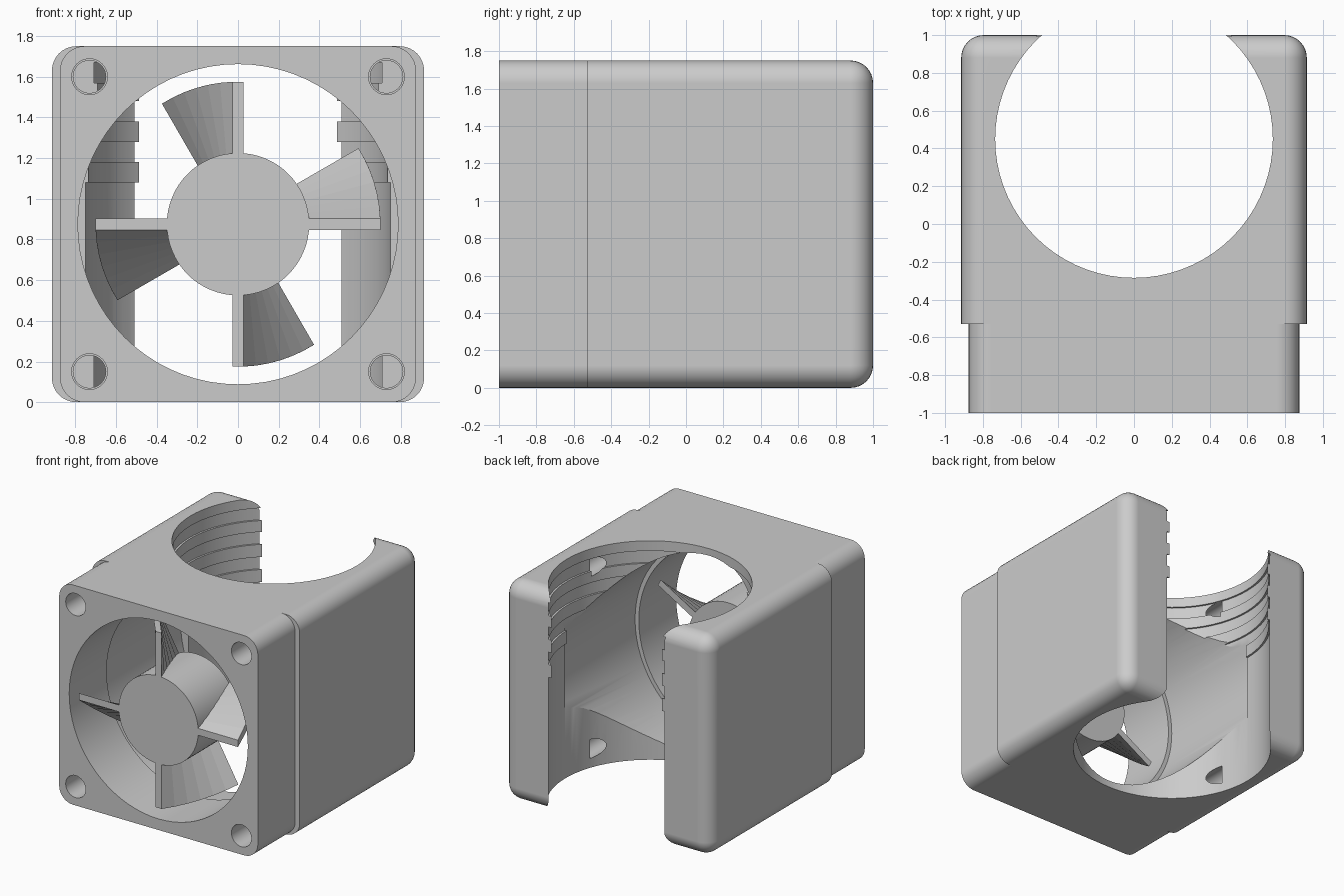
import bpy, bmesh, math
from mathutils import Matrix, Vector

if "Cube" in bpy.data.objects:
    bpy.data.objects.remove(bpy.data.objects["Cube"], do_unlink=True)

grey = bpy.data.materials.new("light_grey")
grey.use_nodes = True
colour = (0.6, 0.6, 0.6, 1)
grey.diffuse_color = colour
grey.node_tree.nodes["Principled BSDF"].inputs["Base Color"].default_value = colour

HEIGHT = 1.75
MID = HEIGHT / 2
STEP_Y = -0.53
CORNER = 0.12
Y_AXIS = Matrix.Rotation(-math.pi / 2, 4, "X")


def make(name, bm):
    bmesh.ops.recalc_face_normals(bm, faces=bm.faces)
    mesh = bpy.data.meshes.new(name)
    bm.to_mesh(mesh)
    bm.free()
    mesh.materials.append(grey)
    obj = bpy.data.objects.new(name, mesh)
    bpy.context.collection.objects.link(obj)
    return obj


def stack_rings(name, rings, matrix):
    """Close a stack of point loops into a solid."""
    bm = bmesh.new()
    loops = [[bm.verts.new(matrix @ Vector(p)) for p in ring] for ring in rings]
    for a, b in zip(loops, loops[1:]):
        for i in range(len(a)):
            j = (i + 1) % len(a)
            bm.faces.new((a[i], a[j], b[j], b[i]))
    bm.faces.new(loops[0])
    bm.faces.new(loops[-1])
    return make(name, bm)


def lathe(name, profile, matrix, sides=64):
    """Revolve (radius, height) steps around the local z axis."""
    rings = [[(r * math.cos(math.tau * i / sides), r * math.sin(math.tau * i / sides), h)
              for i in range(sides)] for r, h in profile]
    return stack_rings(name, rings, matrix)


def rounded_block(name, half_x, y0, y1, round_back):
    bm = bmesh.new()
    bmesh.ops.create_cube(bm, size=1)
    bmesh.ops.scale(bm, vec=(2 * half_x, y1 - y0, HEIGHT), verts=bm.verts)
    bmesh.ops.translate(bm, vec=(0, (y0 + y1) / 2, MID), verts=bm.verts)
    edges = []
    for e in bm.edges:
        a, b = (v.co for v in e.verts)
        along_y = abs(a.y - b.y) > 0.1
        if along_y or (round_back and min(a.y, b.y) > y1 - 0.01):
            edges.append(e)
    bmesh.ops.bevel(bm, geom=edges, offset=CORNER, segments=8, profile=0.5, affect="EDGES")
    return make(name, bm)


def combine(target, other, operation):
    mod = target.modifiers.new(operation, "BOOLEAN")
    mod.operation = operation
    mod.solver = "EXACT"
    mod.object = other
    bpy.context.view_layer.objects.active = target
    bpy.ops.object.modifier_apply(modifier=mod.name)
    bpy.data.objects.remove(other, do_unlink=True)


def smooth(obj):
    bpy.ops.object.select_all(action="DESELECT")
    obj.select_set(True)
    bpy.context.view_layer.objects.active = obj
    bpy.ops.object.shade_smooth_by_angle(angle=math.radians(30))


# Housing: wide rear block with a slightly narrower fan collar
housing = rounded_block("housing", 0.915, STEP_Y, 1, True)
combine(housing, rounded_block("fan_collar", 0.875, -1, STEP_Y + 0.1, False), "UNION")

# Vertical socket with grip ribs in its upper half
SOCKET, GROOVE = 0.735, 0.75
profile = [(GROOVE, -0.1), (GROOVE, 1.08), (SOCKET, 1.08)]
for z in (1.18, 1.38, 1.57):
    profile += [(SOCKET, z), (GROOVE, z), (GROOVE, z + 0.1), (SOCKET, z + 0.1)]
profile.append((SOCKET, HEIGHT + 0.1))
combine(housing, lathe("socket_cutter", profile, Matrix.Translation((0, 0.45, 0)), 72), "DIFFERENCE")

# Air duct, wider behind the collar
duct = [(0.787, -1.1), (0.787, STEP_Y), (0.82, STEP_Y), (0.82, 0.45)]
combine(housing, lathe("duct_cutter", duct, Matrix.Translation((0, 0, MID)) @ Y_AXIS, 72), "DIFFERENCE")

# Screw holes in the four corners
hole = [(0.088, -1.1), (0.088, STEP_Y), (0.08, STEP_Y), (0.08, 0.2)]
for sx in (-1, 1):
    for sz in (-1, 1):
        place = Matrix.Translation((sx * 0.73, 0, MID + sz * 0.725)) @ Y_AXIS
        combine(housing, lathe("hole_cutter", hole, place, 32), "DIFFERENCE")
smooth(housing)
weighted = housing.modifiers.new("even_shading", "WEIGHTED_NORMAL")
weighted.keep_sharp = True

# Fan hub
hub = lathe("fan_hub", [(0.35, -1), (0.35, STEP_Y)], Matrix.Translation((0, 0, MID)) @ Y_AXIS)
smooth(hub)

# Four twisted blades, swept in flat slices
SLICES, HALF = 6, 0.0275
for n in range(4):
    rings = []
    for s in range(SLICES + 1):
        t = s / SLICES
        turn = Matrix.Rotation(-n * math.pi / 2 - math.radians(30) * t, 4, "Y")
        y = -1 + (STEP_Y + 1) * t
        corners = [(0.3, y, -HALF), (0.7, y, -HALF), (0.7, y, HALF), (0.3, y, HALF)]
        rings.append([turn @ Vector(c) for c in corners])
    stack_rings(f"fan_blade_{n + 1}", rings, Matrix.Translation((0, 0, MID)))
